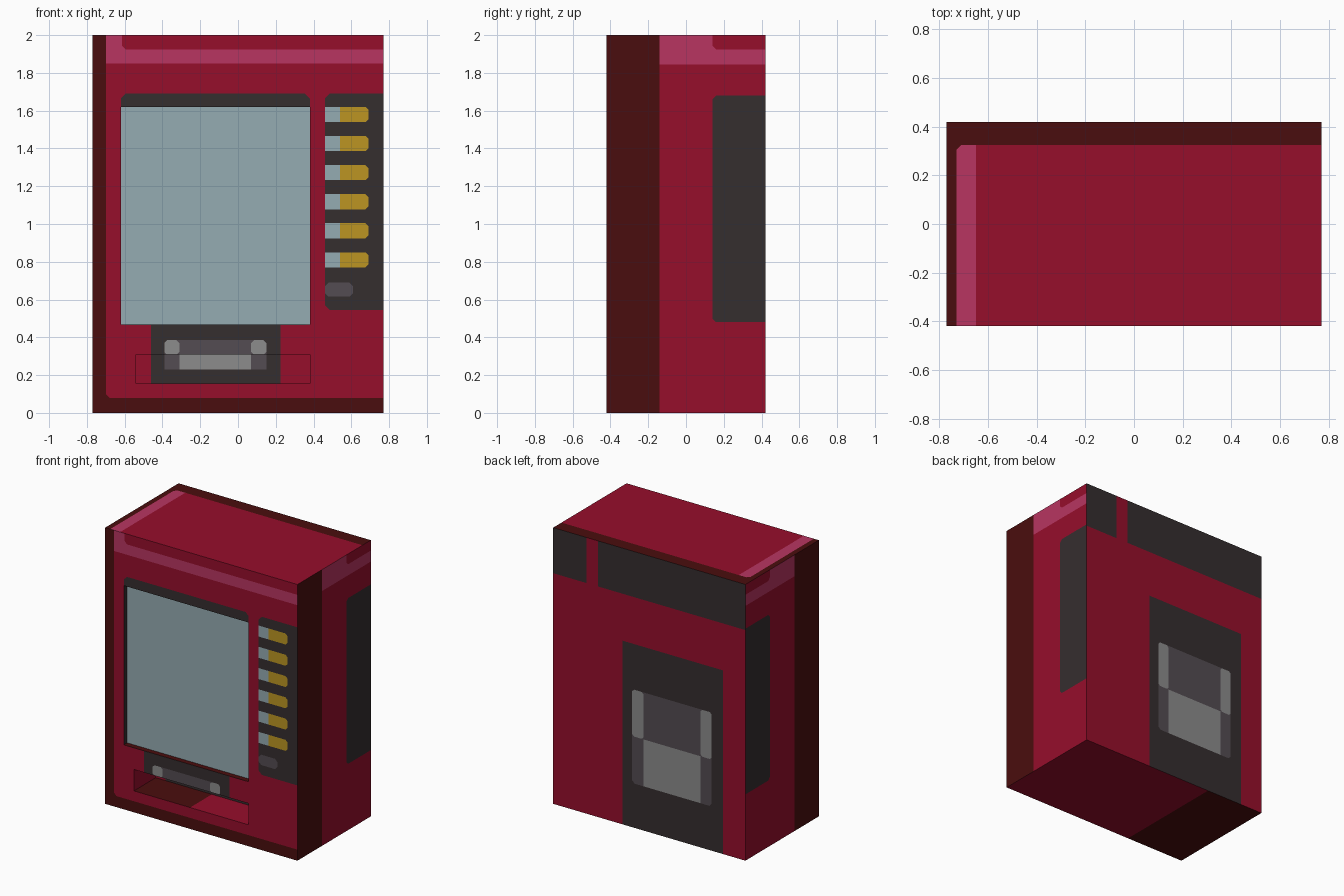
import bpy
import bmesh
from mathutils import Vector

if "Cube" in bpy.data.objects:
    bpy.data.objects.remove(bpy.data.objects["Cube"])


# Materials, one for each colour
def linear(c):
    c /= 255
    return c / 12.92 if c <= 0.04045 else ((c + 0.055) / 1.055) ** 2.4


PALETTE = {
    "crimson": (150, 14, 43), "dark_red": (74, 13, 14), "pink": (184, 53, 97),
    "charcoal": (53, 46, 47), "pale_glass": (149, 172, 178), "gold": (188, 149, 34),
    "light_grey": (140, 140, 140), "dark_grey": (84, 76, 82),
}
materials = []
for name, rgb in PALETTE.items():
    mat = bpy.data.materials.new(name)
    colour = [linear(c) for c in rgb] + [1]
    mat.diffuse_color = colour
    mat.use_nodes = True
    bsdf = next(n for n in mat.node_tree.nodes if n.type == "BSDF_PRINCIPLED")
    bsdf.inputs["Base Color"].default_value = colour
    materials.append(mat)
INDEX = {name: i for i, name in enumerate(PALETTE)}

HX, HY, H = 0.77, 0.42, 2.0
FAR = 1.5 * H                      # rectangles may run past the edge of a side
FRONT, BACK = (1, -HY), (1, HY)    # side = (axis, position on that axis)
TOP, BOTTOM = (2, H), (2, 0)


def box(bm, lo, hi):
    verts = bmesh.ops.create_cube(bm, size=1)["verts"]
    for v in verts:
        v.co = [hi[i] if v.co[i] > 0 else lo[i] for i in range(3)]


def finish(bm, name):
    bmesh.ops.recalc_face_normals(bm, faces=bm.faces)
    mesh = bpy.data.meshes.new(name)
    bm.to_mesh(mesh)
    bm.free()
    for mat in materials:
        mesh.materials.append(mat)
    obj = bpy.data.objects.new(name, mesh)
    bpy.context.collection.objects.link(obj)
    return obj


body = bmesh.new()
box(body, (-HX, -HY, 0), (HX, HY, H))


def faces_on(side):
    axis, at = side
    body.normal_update()
    return [f for f in body.faces if abs(f.normal[axis]) > 0.9
            and abs(f.calc_center_median()[axis] - at) < 1e-3]


def paint(side, u0, v0, u1, v1, colour, c=0.0):
    """Cut a rectangle (corners chamfered by c) into a flat side and colour it."""
    axis = side[0]
    ua, va = [i for i in range(3) if i != axis]
    if c:
        pts = [(u0 + c, v0), (u1 - c, v0), (u1, v0 + c), (u1, v1 - c),
               (u1 - c, v1), (u0 + c, v1), (u0, v1 - c), (u0, v0 + c)]
    else:
        pts = [(u0, v0), (u1, v0), (u1, v1), (u0, v1)]
    inside = faces_on(side)
    for (pu, pv), (qu, qv) in zip(pts, pts[1:] + pts[:1]):
        co, no = Vector((0, 0, 0)), Vector((0, 0, 0))
        co[axis], co[ua], co[va] = side[1], pu, pv
        no[ua], no[va] = pv - qv, qu - pu
        no.normalize()
        geom = set(inside)
        for f in inside:
            geom.update(f.edges)
            geom.update(f.verts)
        cut = bmesh.ops.bisect_plane(body, geom=list(geom), dist=1e-5,
                                     plane_co=co, plane_no=no)
        inside = [f for f in cut["geom"] if isinstance(f, bmesh.types.BMFace)
                  and (f.calc_center_median() - co).dot(no) > 0]
    for f in inside:
        f.material_index = INDEX[colour]
    return inside


def recess(faces, depth, wall_colour):
    """Push front faces into the body and colour the new walls."""
    new = bmesh.ops.extrude_face_region(body, geom=faces)["geom"]
    verts = [g for g in new if isinstance(g, bmesh.types.BMVert)]
    old = [f for f in faces if f.is_valid]
    if old:
        bmesh.ops.delete(body, geom=old, context="FACES")
    for v in verts:
        v.co.y += depth
    body.normal_update()
    for f in {f for v in verts for f in v.link_faces}:
        if abs(f.normal.y) < 0.5:
            f.material_index = INDEX[wall_colour]


def hatch(side, x0, z0, x1, z1, end):
    """Grey flap with light upper ends and a light lower middle."""
    mid = (z0 + z1) / 2
    paint(side, x0, z0, x1, z1, "dark_grey", 0.02)
    paint(side, x0, mid, x0 + end, z1, "light_grey", 0.015)
    paint(side, x1 - end, mid, x1, z1, "light_grey", 0.015)
    paint(side, x0 + end, z0, x1 - end, mid, "light_grey")


# Front: dark frame, crimson door, pink header
paint(FRONT, -FAR, -FAR, FAR, FAR, "dark_red")
paint(FRONT, -0.7, 0.08, FAR, FAR, "crimson", 0.02)
paint(FRONT, -0.7, 1.85, FAR, FAR, "pink")
paint(FRONT, -0.615, 1.925, FAR, FAR, "crimson", 0.02)

# Front: window surround, button panel and dispenser
paint(FRONT, -0.62, 0.465, 0.38, 1.69, "charcoal", 0.025)
paint(FRONT, -0.46, 0.155, 0.225, 0.47, "charcoal")
hatch(FRONT, -0.39, 0.23, 0.15, 0.385, 0.08)
paint(FRONT, 0.46, 0.545, FAR, 1.69, "charcoal", 0.025)
for i in range(6):
    z = 1.54 - 0.154 * i
    paint(FRONT, 0.46, z, 0.69, z + 0.08, "gold", 0.015)
    paint(FRONT, 0.46, z, 0.54, z + 0.08, "pale_glass")
paint(FRONT, 0.46, 0.615, 0.61, 0.69, "dark_grey", 0.02)

# Sides: dark front column, pink header, charcoal vent at the rear
for x in (-HX, HX):
    side = (0, x)
    paint(side, -FAR, -FAR, -0.14, FAR, "dark_red")
    paint(side, -0.14, 1.845, FAR, FAR, "pink")
    paint(side, 0.14, 1.925, FAR, FAR, "crimson", 0.02)
    paint(side, 0.14, 0.48, FAR, 1.68, "charcoal", 0.02)

# Back: header band split by a crimson strip, service panel with a flap
paint(BACK, -FAR, 1.67, FAR, FAR, "charcoal")
paint(BACK, 0.41, 1.67, 0.505, FAR, "crimson")
paint(BACK, -0.59, -FAR, 0.215, 1.33, "charcoal")
hatch(BACK, -0.5, 0.32, 0.137, 1.0, 0.09)

# Top and bottom
paint(TOP, -FAR, -FAR, FAR, FAR, "dark_red")
paint(TOP, -0.73, -FAR, FAR, 0.325, "pink", 0.02)
paint(TOP, -0.65, -FAR, FAR, 0.325, "crimson")
paint(BOTTOM, -FAR, -FAR, -0.3, FAR, "dark_red")


# Collection slot, keeping the painted faces on its back wall
def slot_faces(x0, z0, x1, z1):
    before = {f: f.material_index for f in faces_on(FRONT)}
    centres = [(f.calc_center_median(), i) for f, i in before.items()]
    return centres


SLOT = (-0.54, 0.155, 0.38, 0.31)
paint(FRONT, *SLOT, "crimson")
paint(FRONT, -0.46, 0.155, 0.225, 0.31, "charcoal")
paint(FRONT, -0.39, 0.23, 0.15, 0.31, "dark_grey")
paint(FRONT, -0.31, 0.23, 0.07, 0.31, "light_grey")
slot = [f for f in faces_on(FRONT)
        if SLOT[0] < f.calc_center_median().x < SLOT[2]
        and SLOT[1] < f.calc_center_median().z < SLOT[3]]
recess(slot, 0.25, "crimson")
paint((2, SLOT[1]), -FAR, -FAR, -0.09, FAR, "dark_red")

# Window recess with a dark red sill
recess(paint(FRONT, -0.62, 0.467, 0.38, 1.62, "charcoal"), 0.045, "charcoal")
paint((2, 0.467), -FAR, -FAR, FAR, FAR, "dark_red")
finish(body, "cabinet")

# Window pane
pane = bmesh.new()
box(pane, (-0.62, -HY + 0.038, 0.467), (0.38, -HY + 0.044, 1.62))
for face in pane.faces:
    face.material_index = INDEX["pale_glass"]
finish(pane, "window_pane")
